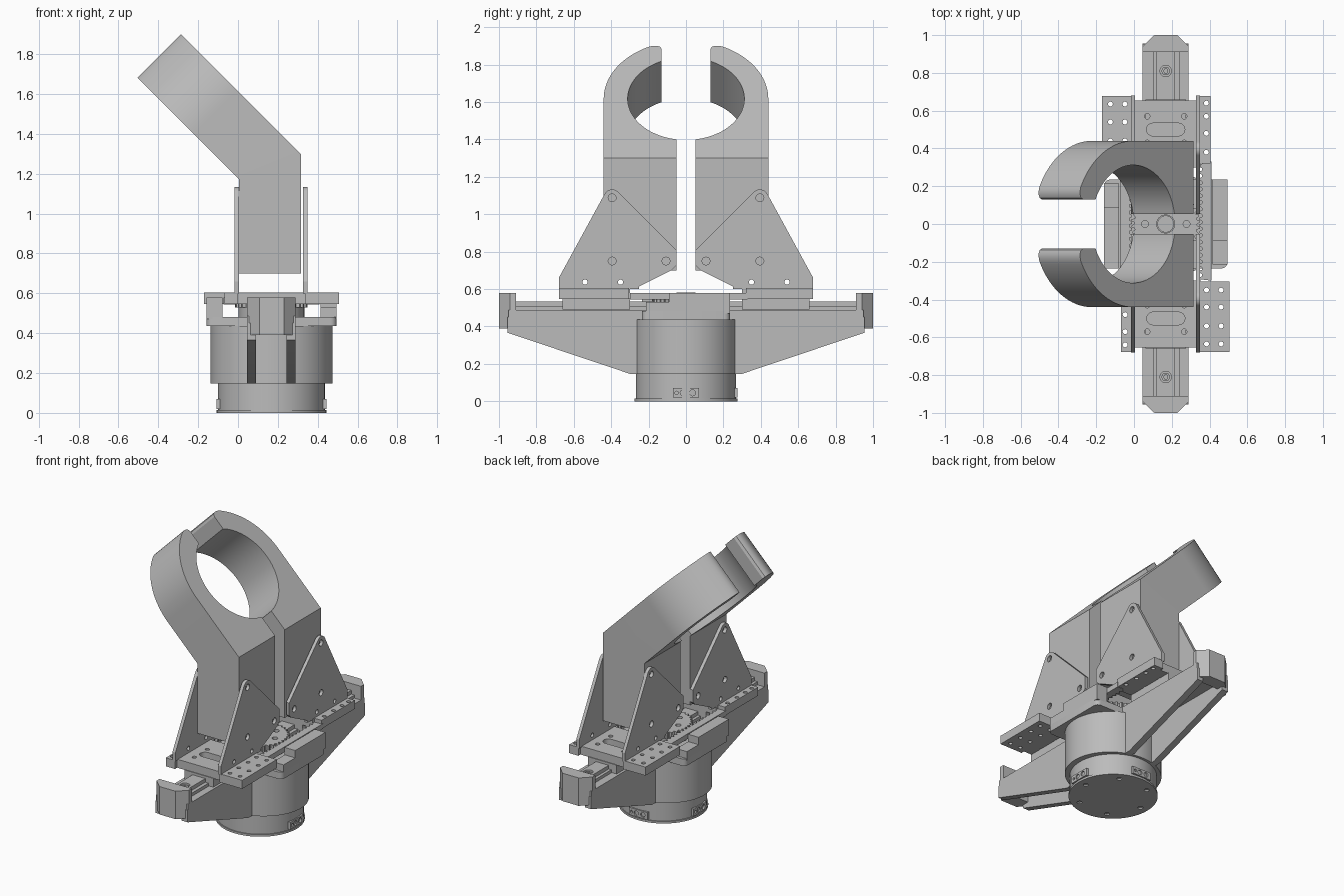
import bpy, bmesh
from math import sin, cos, pi, acos, radians, sqrt
from mathutils import Matrix, Vector

cube = bpy.data.objects.get("Cube")
if cube:
    bpy.data.objects.remove(cube)

grey = bpy.data.materials.new("machined grey")
grey.use_nodes = True
grey.diffuse_color = (0.5, 0.5, 0.5, 1)
grey.node_tree.nodes["Principled BSDF"].inputs["Base Color"].default_value = (0.5, 0.5, 0.5, 1)

CX = 0.168                                   # vertical main axis
SAME = Matrix.Identity(4)
FLIP = Matrix.Diagonal((1, -1, 1, 1))        # mirror front to back


def spin(angle):
    return Matrix.Translation((CX, 0, 0)) @ Matrix.Rotation(angle, 4, 'Z') @ Matrix.Translation((-CX, 0, 0))


TURN = spin(pi)
AXES = {'z': SAME, 'x': Matrix(((0, 0, 1, 0), (1, 0, 0, 0), (0, 1, 0, 0), (0, 0, 0, 1)))}
parts = []


def finish(name, mesh, places):
    """Link one clean copy of the mesh for each placement."""
    for i, place in enumerate(places):
        bm = bmesh.new()
        bm.from_mesh(mesh)
        bm.transform(place)
        bmesh.ops.remove_doubles(bm, verts=bm.verts, dist=1e-5)
        bmesh.ops.recalc_face_normals(bm, faces=bm.faces)
        copy = bpy.data.meshes.new(name)
        bm.to_mesh(copy)
        bm.free()
        copy.materials.clear()
        copy.materials.append(grey)
        ob = bpy.data.objects.new(name if i == 0 else f"{name}_{i + 1}", copy)
        bpy.context.collection.objects.link(ob)
        parts.append(ob)


def circle(x, y, r, ry=None, n=16):
    return [(x + r * cos(2 * pi * k / n), y + (ry or r) * sin(2 * pi * k / n)) for k in range(n)]


def rect(x0, x1, y0, y1):
    return [(x0, y0), (x1, y0), (x1, y1), (x0, y1)]


def arc(x, y, r, a0, a1, n):
    return [(x + r * cos(a0 + (a1 - a0) * k / n), y + r * sin(a0 + (a1 - a0) * k / n)) for k in range(n + 1)]


def prism(name, outline, lo, hi, axis='z', holes=(), places=(SAME,)):
    """Extrude a flat outline with holes; axis x takes (y, z) outlines."""
    curve = bpy.data.curves.new(name, 'CURVE')
    curve.dimensions = '2D'
    curve.fill_mode = 'BOTH'
    curve.extrude = (hi - lo) / 2
    for loop in (outline, *holes):
        s = curve.splines.new('POLY')
        s.points.add(len(loop) - 1)
        for p, (a, b) in zip(s.points, loop):
            p.co = (a, b, 0, 1)
        s.use_cyclic_u = True
    tmp = bpy.data.objects.new(name, curve)
    bpy.context.collection.objects.link(tmp)
    dg = bpy.context.evaluated_depsgraph_get()
    mesh = bpy.data.meshes.new_from_object(tmp.evaluated_get(dg))
    mesh.transform(AXES[axis] @ Matrix.Translation((0, 0, (lo + hi) / 2)))
    bpy.data.objects.remove(tmp)
    bpy.data.curves.remove(curve)
    finish(name, mesh, places)
    bpy.data.meshes.remove(mesh)


# Round base with connectors and screw recesses
screws = [circle(CX + 0.22 * cos(k * pi / 3), 0.22 * sin(k * pi / 3), 0.016) for k in range(6)]
prism("base_foot", circle(CX, 0, 0.275, n=64), 0, 0.014, holes=screws)
prism("base_drum", circle(CX, 0, 0.268, n=64), 0.01, 0.15)
prism("connector", rect(-0.07, 0.07, 0.02, 0.07), 0.41, 0.443, 'x',
      [circle(-0.015, 0.045, 0.016), circle(0.035, 0.045, 0.016), circle(-0.05, 0.045, 0.009)],
      [SAME, spin(pi / 2), TURN])
prism("body_drum", circle(CX, 0, 0.306, 0.285, 72), 0.147, 0.437)

# Deck with raised side walls
corner = 0.03
deck = []
for sx, sy, a in ((1, 1, 0), (-1, 1, 1), (-1, -1, 2), (1, -1, 3)):
    deck += arc(CX + sx * (0.326 - corner), sy * (0.235 - corner), corner, a * pi / 2, (a + 1) * pi / 2, 4)
prism("deck", deck, 0.435, 0.482)
prism("side_wall", rect(0.415, 0.494, -0.215, 0.235), 0.47, 0.53, places=[SAME, TURN])
prism("side_wall_top", rect(0.415, 0.494, -0.09, 0.235), 0.52, 0.58, places=[SAME, TURN])
prism("gear_pedestal", circle(CX, 0, 0.165, n=48), 0.47, 0.535)

# Drive gear and hub
teeth = 34
gear = []
for k in range(teeth):
    for f, r in ((0, 0.166), (0.25, 0.182), (0.5, 0.182), (0.75, 0.166)):
        a = 2 * pi * (k + f) / teeth
        gear.append((CX + r * cos(a), r * sin(a)))
prism("drive_gear", gear, 0.53, 0.572,
      holes=[circle(CX + 0.11 * cos(k * pi / 3), 0.11 * sin(k * pi / 3), 0.018) for k in range(6)])
prism("gear_hub", circle(CX, 0, 0.05, n=32), 0.56, 0.583, holes=[circle(CX, 0, 0.042, n=32)])

# Arms: two ribs, a top slab, an end stop and a rail
BOTH = [SAME, FLIP]
rib = [(0.2, 0.147), (0.3, 0.147), (0.955, 0.367), (0.955, 0.45), (0.2, 0.45)]
for x in (0.046, 0.244):
    prism("arm_rib", rib, x, x + 0.045, 'x', places=BOTH)
prism("arm_slab", rect(0.046, 0.289, 0.15, 0.95), 0.425, 0.487, places=BOTH)
prism("end_stop", [(0.046, 0.91), (0.289, 0.91), (0.289, 0.94), (0.23, 1), (0.108, 1), (0.046, 0.94)],
      0.39, 0.58, places=BOTH)
prism("rail_bed", rect(0.1, 0.24, 0.15, 0.91), 0.48, 0.508, places=BOTH)
prism("rail", rect(0.12, 0.216, 0.18, 0.91), 0.5, 0.533,
      holes=[circle(CX, 0.81, 0.03, n=24)], places=BOTH)
prism("rail_screw", circle(CX, 0.81, 0.022, n=24), 0.5, 0.525,
      holes=[circle(CX, 0.81, 0.011, n=6)], places=BOTH)

# Sliding carriages
PAIR = [SAME, TURN]
slot = arc(0.235, 0.5, 0.034, -pi / 2, pi / 2, 8) + arc(0.1, 0.5, 0.034, pi / 2, 3 * pi / 2, 8)
prism("carriage_block", rect(0.06, 0.276, 0.3, 0.66), 0.49, 0.55, places=PAIR)
prism("carriage_plate", rect(-0.018, 0.352, 0.3, 0.655), 0.547, 0.605,
      holes=[slot] + [circle(x, y, 0.014) for x in (0.07, 0.266) for y in (0.43, 0.57)], places=PAIR)
prism("wide_flange", rect(-0.17, 0.0, 0.305, 0.678), 0.547, 0.605,
      holes=[circle(x, y, 0.013) for x in (-0.125, -0.048) for y in (0.35, 0.44, 0.54, 0.635)], places=PAIR)
prism("narrow_flange", rect(0.336, 0.405, 0.32, 0.678), 0.547, 0.605,
      holes=[circle(0.383, y, 0.013) for y in (0.38, 0.48, 0.57, 0.64)], places=PAIR)

# Toothed racks that reach back past the gear
rack = [(0.409, -0.3), (0.409, 0.33)]
for k in range(18):
    y = 0.33 - k * 0.035
    rack += [(0.36, y), (0.36, y - 0.012), (0.346, y - 0.017), (0.346, y - 0.027)]
prism("rack", rack, 0.545, 0.58, places=PAIR)

# Triangular side plates
triangle = [(0.052, 0.81), (0.052, 0.725), (0.075, 0.702), (0.25, 0.615), (0.25, 0.6), (0.68, 0.6), (0.68, 0.66)]
triangle += arc(0.395, 1.088, 0.045, radians(30), radians(135), 10)
plate_holes = [circle(y, z, 0.021) for y, z in ((0.395, 1.088), (0.395, 0.75), (0.107, 0.75))]
plate_holes += [circle(y, 0.637, 0.014) for y in (0.35, 0.54)]
for x in (-0.017, 0.327):
    prism("triangle_plate", triangle, x, x + 0.022, 'x', plate_holes, BOTH)

# Fingers: upright block that bends 45 degrees into half a ring
UC, RO, RI, TIP = 0.45, 0.44, 0.312, 0.13
ring = [(RO, 0)] + [(y, min(u, 0.849)) for y, u in arc(0, UC, RO, 0, acos(0.155 / RO), 24)]
ring += [(TIP + 0.008, 0.842), (TIP, 0.825)]
ring += arc(0, UC, RI, acos(TIP / RI), -acos(0.052 / RI), 36) + [(0.052, 0)]


def bent(y, u, back):
    """Place a ring point on the upper or lower sloped face."""
    if u == 0:
        return Vector((0.005, y, 1.172)) if back else Vector((0.315, y, 1.3))
    d = u / sqrt(2)
    off = 0.31 / sqrt(2) if back else 0
    return Vector((0.315 - d - off, y, 1.3 + d - off))


bm = bmesh.new()
sides = []
for back, x in ((False, 0.315), (True, 0.005)):
    loop = [Vector((x, 0.052, 0.7)), Vector((x, RO, 0.7))] + [bent(y, u, back) for y, u in ring]
    vs = [bm.verts.new(p) for p in loop]
    bm.faces.new((vs[0], vs[1], vs[2], vs[-1]))
    bm.faces.new(vs[2:])
    sides.append(vs)
front, rear = sides
for i in range(len(front)):
    j = (i + 1) % len(front)
    bm.faces.new((front[i], front[j], rear[j], rear[i]))
finger = bpy.data.meshes.new("finger")
bm.to_mesh(finger)
bm.free()
finish("finger", finger, BOTH)
bpy.data.meshes.remove(finger)

# Smooth the round walls, keep edges crisp
bpy.ops.object.select_all(action='DESELECT')
for ob in parts:
    ob.select_set(True)
bpy.context.view_layer.objects.active = parts[0]
bpy.ops.object.shade_smooth_by_angle(angle=radians(25))
